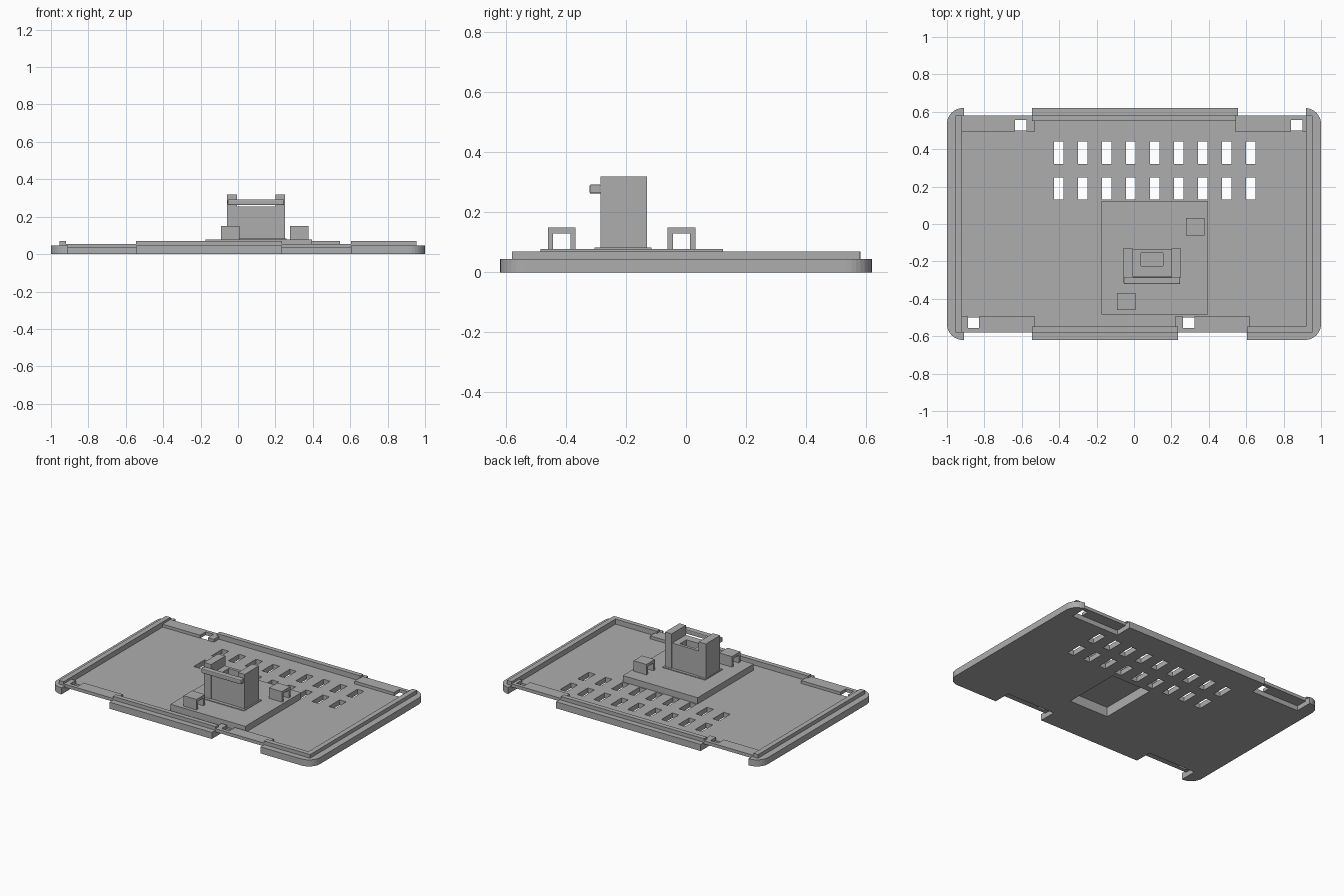
import bpy, bmesh, math

if "Cube" in bpy.data.objects:
    bpy.data.objects.remove(bpy.data.objects["Cube"])

grey = bpy.data.materials.new("plain_grey")
grey.diffuse_color = (0.42, 0.42, 0.42, 1)
grey.use_nodes = True
grey.node_tree.nodes["Principled BSDF"].inputs["Base Color"].default_value = grey.diffuse_color


def finish(name, bm):
    bmesh.ops.recalc_face_normals(bm, faces=bm.faces)
    me = bpy.data.meshes.new(name)
    bm.to_mesh(me)
    bm.free()
    ob = bpy.data.objects.new(name, me)
    bpy.context.collection.objects.link(ob)
    me.materials.append(grey)
    return ob


def boxes(name, items):
    """One object from boxes given as x0, x1, y0, y1, z0, z1."""
    bm = bmesh.new()
    for x0, x1, y0, y1, z0, z1 in items:
        vs = bmesh.ops.create_cube(bm, size=1)["verts"]
        for v in vs:
            v.co = ((x0 + x1) / 2 + v.co.x * (x1 - x0),
                    (y0 + y1) / 2 + v.co.y * (y1 - y0),
                    (z0 + z1) / 2 + v.co.z * (z1 - z0))
    return finish(name, bm)


def cut(ob, name, items):
    c = boxes(name, items)
    c.hide_render = True
    c.hide_viewport = True
    m = ob.modifiers.new(name, 'BOOLEAN')
    m.operation = 'DIFFERENCE'
    m.solver = 'EXACT'
    m.object = c


def rounded_slab(name, hx, hy, r, z0, z1, n=8):
    bm = bmesh.new()
    vs = []
    for k, (sx, sy) in enumerate([(1, 1), (-1, 1), (-1, -1), (1, -1)]):
        for i in range(n + 1):
            a = (k + i / n) * math.pi / 2
            vs.append(bm.verts.new((sx * (hx - r) + r * math.cos(a),
                                    sy * (hy - r) + r * math.sin(a), z0)))
    f = bm.faces.new(vs)
    ext = bmesh.ops.extrude_face_region(bm, geom=[f])["geom"]
    bmesh.ops.translate(bm, vec=(0, 0, z1 - z0),
                        verts=[g for g in ext if isinstance(g, bmesh.types.BMVert)])
    return finish(name, bm)


# Tray: rounded slab with sunken floor, edge notches and vents
FLOOR, LEDGE, LIP, PAD = 0.035, 0.045, 0.07, 0.055
notches = [(-0.91, -0.545, 1), (0.555, 0.92, 1), (-0.91, -0.545, -1), (0.235, 0.605, -1)]
tray = rounded_slab("tray", 1, 0.62, 0.085, 0, LEDGE)
cut(tray, "floor_cutter", [(-0.92, 0.92, -0.55, 0.55, FLOOR, 0.2)])
holes = [(-0.403 + 0.1285 * i - 0.025, -0.403 + 0.1285 * i + 0.025, y, y + 0.118, -0.1, 0.2)
         for i in range(9) for y in (0.13, 0.322)]
for x0, x1, s in notches:
    holes.append((x0, x1, min(0.5 * s, 0.7 * s), max(0.5 * s, 0.7 * s), -0.1, 0.2))
holes.append((-0.05, 0.25, -0.32, 0.09, -0.1, 0.2))
cut(tray, "vent_and_notch_cutter", holes)

# Raised latch pads over the notches, each with a square hole
latch_x = [-0.605, 0.87, -0.858, 0.293]
for i, ((x0, x1, s), hx) in enumerate(zip(notches, latch_x)):
    ya, yb = sorted((0.495 * s, 0.58 * s))
    pad = boxes(f"latch_pad_{i}", [(x0 - 0.015, x1 + 0.015, ya, yb, FLOOR - 0.002, PAD)])
    cut(pad, f"latch_hole_cutter_{i}",
        [(hx - 0.03, hx + 0.03, 0.525 * s - 0.03, 0.525 * s + 0.03, -0.1, 0.2)])

# Raised lip, interrupted at the notches
b = FLOOR - 0.005
boxes("lip", [(-0.955, -0.92, -0.58, 0.58, b, LIP), (0.92, 0.955, -0.58, 0.58, b, LIP),
              (-0.545, 0.545, 0.55, 0.582, b, LIP), (-0.545, 0.235, -0.58, -0.548, b, LIP),
              (0.605, 0.92, -0.58, -0.548, b, LIP)])

# Mounting base, hollow underneath
base = boxes("mounting_base", [(-0.175, 0.395, -0.485, 0.123, FLOOR - 0.002, 0.078)])
cut(base, "base_hollow_cutter", [(-0.05, 0.25, -0.32, 0.09, -0.1, 0.066)])

# Connector housing: two tall cheeks, lower middle block with a pocket
boxes("housing_foot", [(-0.065, 0.26, -0.305, -0.115, 0.07, 0.083)])
boxes("housing_cheeks", [(-0.06, -0.005, -0.285, -0.13, 0.075, 0.32),
                         (0.2, 0.25, -0.285, -0.13, 0.075, 0.32)])
middle = boxes("housing_middle", [(-0.007, 0.202, -0.282, -0.135, 0.075, 0.255)])
cut(middle, "pocket_cutter", [(0.037, 0.155, -0.225, -0.155, 0.12, 0.4)])

# Bar across the front of the cheeks
bar = boxes("front_bar", [(-0.055, 0.247, -0.322, -0.283, 0.262, 0.293)])
bev = bar.modifiers.new("edge", 'BEVEL')
bev.width = 0.006
bev.segments = 2

# Arched clips
for name, cx, cy in (("rear_clip", 0.328, -0.015), ("front_clip", -0.042, -0.415)):
    x0, x1 = cx - 0.049, cx + 0.049
    boxes(name, [(x0, x1, cy - 0.046, cy - 0.029, 0.075, 0.15),
                 (x0, x1, cy + 0.029, cy + 0.046, 0.075, 0.15),
                 (x0, x1, cy - 0.029, cy + 0.029, 0.13, 0.15)])
